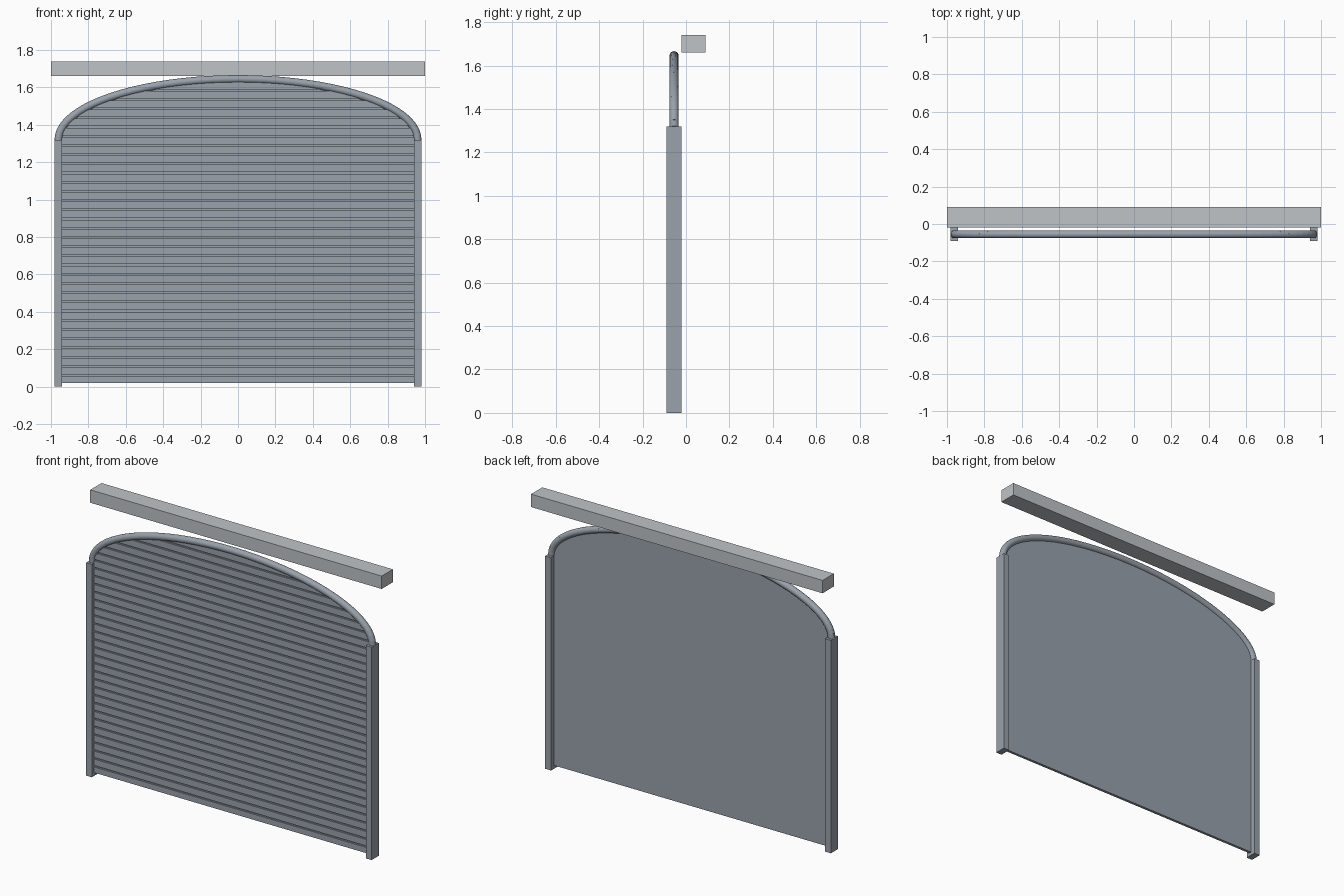
import bpy
import bmesh
import math
from mathutils import Matrix, Vector

if "Cube" in bpy.data.objects:
    bpy.data.objects.remove(bpy.data.objects["Cube"], do_unlink=True)

SPRING, RISE, ARCH_HALF = 1.32, 0.325, 0.96   # arch springing height and ellipse radii
PANEL_HALF, PANEL_BOTTOM = 0.95, 0.02
MID_Y = -0.055


def material(name, rgb):
    mat = bpy.data.materials.new(name)
    mat.use_nodes = True
    mat.diffuse_color = (*rgb, 1)
    mat.node_tree.nodes["Principled BSDF"].inputs["Base Color"].default_value = (*rgb, 1)
    return mat


steel = material("blue_grey_steel", (0.32, 0.36, 0.41))
pale = material("pale_grey", (0.52, 0.55, 0.57))


def finish(bm, name, mat):
    bmesh.ops.recalc_face_normals(bm, faces=bm.faces)
    mesh = bpy.data.meshes.new(name)
    bm.to_mesh(mesh)
    bm.free()
    mesh.materials.append(mat)
    obj = bpy.data.objects.new(name, mesh)
    bpy.context.collection.objects.link(obj)
    return obj


def box(name, low, high, mat):
    low, high = Vector(low), Vector(high)
    bm = bmesh.new()
    place = Matrix.Translation((low + high) / 2) @ Matrix.Diagonal((*(high - low), 1))
    bmesh.ops.create_cube(bm, size=1, matrix=place)
    return finish(bm, name, mat)


def half_width(z):
    if z <= SPRING:
        return PANEL_HALF
    t = min((z - SPRING) / RISE, 1)
    return min(PANEL_HALF, ARCH_HALF * math.sqrt(1 - t * t))


def add_band(bm, heights, front, back):
    """Extrude the part of the arched outline that spans the given heights."""
    right = [(half_width(z), z) for z in heights]
    left = [(-x, z) for x, z in reversed(right) if x > 0.001]
    face = bm.faces.new([bm.verts.new((x, front, z)) for x, z in right + left])
    new = bmesh.ops.extrude_face_region(bm, geom=[face])["geom"]
    verts = [g for g in new if isinstance(g, bmesh.types.BMVert)]
    bmesh.ops.translate(bm, verts=verts, vec=(0, back - front, 0))


# Arched backing sheet
STEPS = 24
arch_heights = [SPRING + RISE * math.sin(i / STEPS * math.pi / 2) for i in range(STEPS + 1)]
bm = bmesh.new()
add_band(bm, [PANEL_BOTTOM] + arch_heights, -0.058, -0.05)
finish(bm, "shutter_backing", steel)

# Horizontal slats separated by narrow grooves, trimmed to the arch
PITCH, FIRST_GROOVE, GAP = 0.0492, 0.06, 0.009
top = SPRING + RISE
bm = bmesh.new()
low, groove = PANEL_BOTTOM, FIRST_GROOVE
while low < top:
    high = min(groove - GAP / 2, top)
    add_band(bm, [low] + [z for z in arch_heights if low < z < high] + [high], -0.067, -0.057)
    low, groove = groove + GAP / 2, groove + PITCH
finish(bm, "shutter_slats", steel)

# Side guide rails
for side, name in ((1, "left_guide_rail"), (-1, "right_guide_rail")):
    xs = sorted((side * 0.94, side * 0.98))
    box(name, (xs[0], -0.09, 0), (xs[1], -0.02, SPRING), steel)

# Segmented arch tube made of short straight sleeves
SEGMENTS, TUBE_RADIUS = 40, 0.021


def arch_point(i):
    a = math.pi * i / SEGMENTS
    return Vector((ARCH_HALF * math.cos(a), MID_Y, SPRING + RISE * math.sin(a)))


bm = bmesh.new()
for i in range(SEGMENTS):
    start, end = arch_point(i), arch_point(i + 1)
    turn = (end - start).to_track_quat("Z", "Y").to_matrix().to_4x4()
    bmesh.ops.create_cone(bm, cap_ends=True, segments=16, radius1=TUBE_RADIUS,
                          radius2=TUBE_RADIUS, depth=(end - start).length + 0.004,
                          matrix=Matrix.Translation((start + end) / 2) @ turn)
tube = finish(bm, "arch_tube", steel)
bpy.ops.object.select_all(action="DESELECT")
tube.select_set(True)
bpy.context.view_layer.objects.active = tube
bpy.ops.object.shade_smooth_by_angle(angle=math.radians(35))

# Straight header beam behind the arch
box("header_beam", (-1, -0.02, 1.66), (1, 0.09, 1.74), pale)
